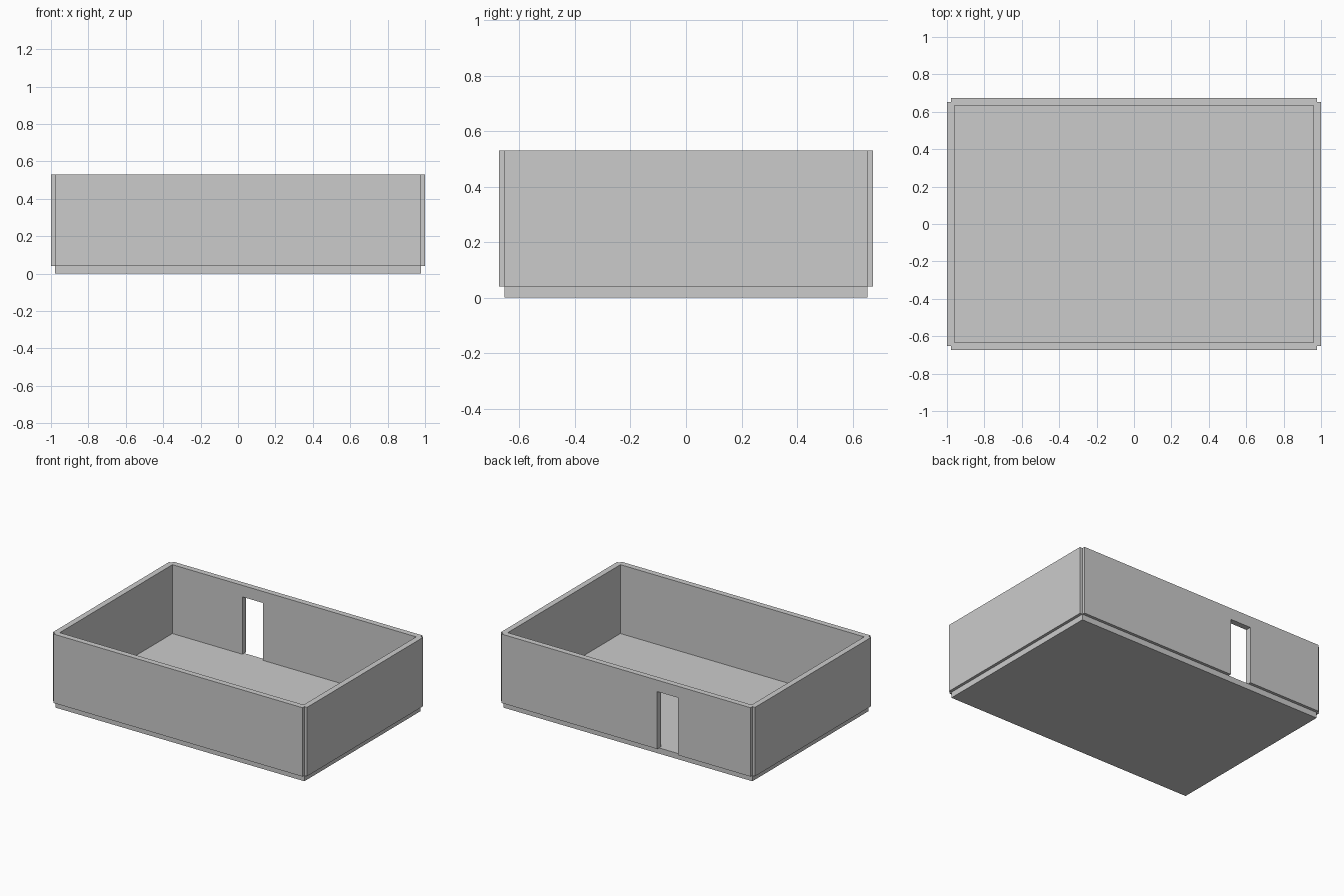
import bpy, bmesh

if "Cube" in bpy.data.objects:
    bpy.data.objects.remove(bpy.data.objects["Cube"])

U = 2 / 9.8                       # one metre in model units
L, W = 9.6 * U, 6.4 * U           # slab footprint
T, H = 0.2 * U, 2.4 * U           # wall/slab thickness, wall height
DOOR_X, DOOR_W, DOOR_H = -1.6 * U, 0.8 * U, 2.0 * U


def extruded(name, profile, depth):
    """Extrude a closed 3D outline along the depth vector."""
    bm = bmesh.new()
    face = bm.faces.new([bm.verts.new(p) for p in profile])
    res = bmesh.ops.extrude_face_region(bm, geom=[face], use_keep_orig=True)
    verts = [g for g in res["geom"] if isinstance(g, bmesh.types.BMVert)]
    bmesh.ops.translate(bm, vec=depth, verts=verts)
    bmesh.ops.recalc_face_normals(bm, faces=bm.faces)
    me = bpy.data.meshes.new(name)
    bm.to_mesh(me)
    bm.free()
    ob = bpy.data.objects.new(name, me)
    bpy.context.collection.objects.link(ob)
    return ob


def rect(a, b):
    return [(-a, -b), (a, -b), (a, b), (-a, b)]


# Floor slab
extruded("floor_slab", [(x, y, 0) for x, y in rect(L / 2, W / 2)], (0, 0, T))

z0, z1 = T, T + H

# Side walls, centred on the slab edges
for name, x in (("left_wall", -L / 2), ("right_wall", L / 2)):
    outline = [(x - T / 2, y, z) for y, z in
               ((-W / 2, z0), (W / 2, z0), (W / 2, z1), (-W / 2, z1))]
    extruded(name, outline, (T, 0, 0))

# Front wall, plain
front = [(-L / 2, z0), (L / 2, z0), (L / 2, z1), (-L / 2, z1)]
extruded("front_wall", [(x, -W / 2 - T / 2, z) for x, z in front], (0, T, 0))

# Back wall with a doorway reaching down to the slab
d0, d1, dz = DOOR_X - DOOR_W / 2, DOOR_X + DOOR_W / 2, T + DOOR_H
back = [(-L / 2, z0), (d0, z0), (d0, dz), (d1, dz), (d1, z0),
        (L / 2, z0), (L / 2, z1), (-L / 2, z1)]
extruded("back_wall", [(x, W / 2 - T / 2, z) for x, z in back], (0, T, 0))
